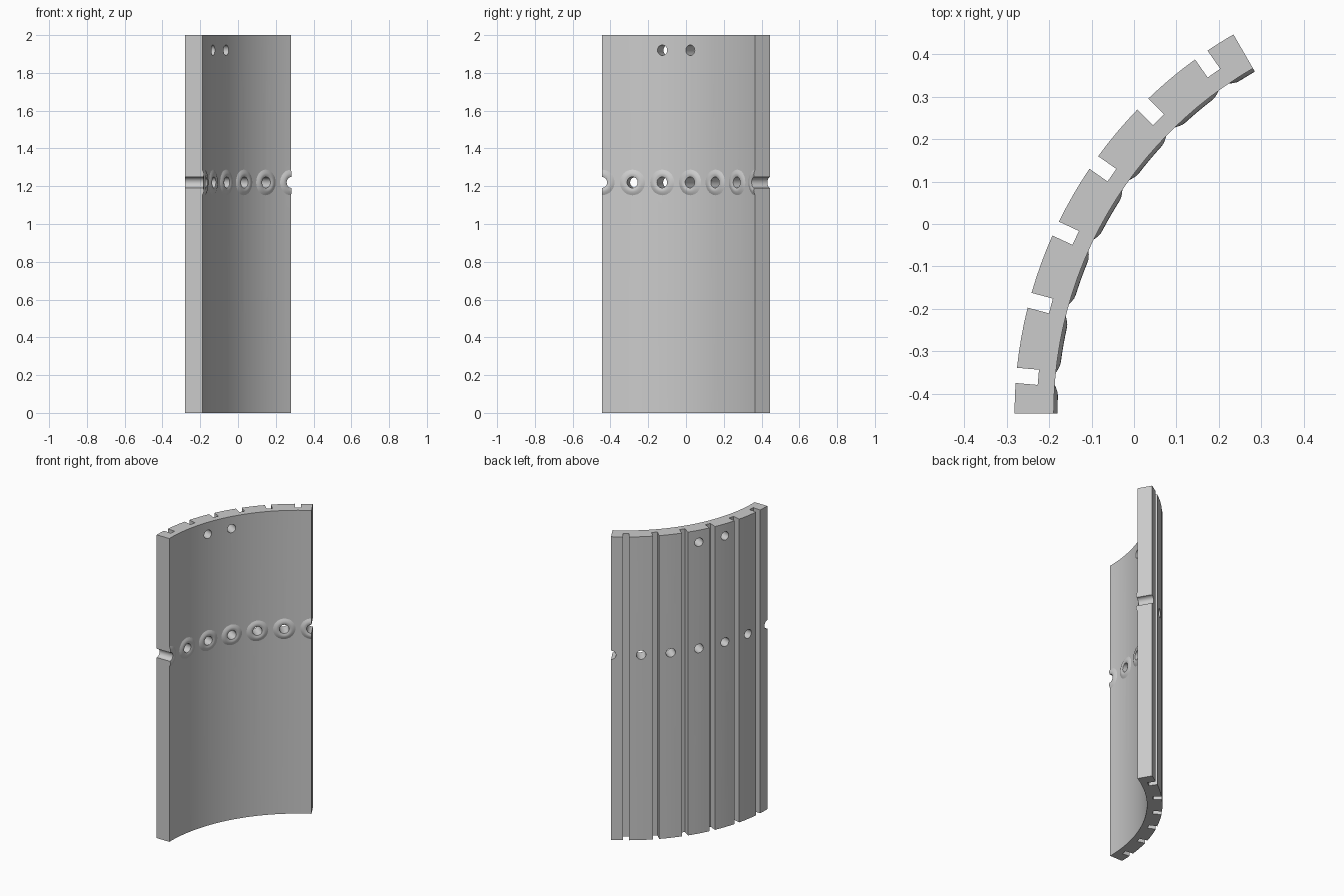
import bpy, bmesh
from math import sin, cos, asin, atan, pi, radians
from mathutils import Matrix, Vector

cube = bpy.data.objects.get("Cube")
if cube:
    bpy.data.objects.remove(cube, do_unlink=True)

OUTER, INNER, HEIGHT = 1.03, 0.938, 2.0
CX, CY = 0.749, -0.446
SPAN, PITCH = 60, 10            # degrees
GROOVE_HALF, GROOVE_DEPTH = 0.018, 0.052
HOLE_R, ROW_Z, TOP_Z = 0.029, 1.22, 1.92

grey = bpy.data.materials.new("plain grey")
grey.use_nodes = True
grey.diffuse_color = (0.6, 0.6, 0.6, 1)
grey.node_tree.nodes["Principled BSDF"].inputs["Base Color"].default_value = (0.6, 0.6, 0.6, 1)


def polar(radius, angle, z=0.0):
    return Vector((CX - radius * cos(angle), CY + radius * sin(angle), z))


def make_object(name, bm):
    bmesh.ops.recalc_face_normals(bm, faces=bm.faces[:])
    mesh = bpy.data.meshes.new(name)
    bm.to_mesh(mesh)
    bm.free()
    mesh.materials.append(grey)
    obj = bpy.data.objects.new(name, mesh)
    bpy.context.collection.objects.link(obj)
    return obj


def select_only(obj):
    bpy.ops.object.select_all(action='DESELECT')
    obj.select_set(True)
    bpy.context.view_layer.objects.active = obj


# Curved panel: grooved outer arc, plain inner arc, extruded upward
outline = []
start = 0.0
floor = OUTER - GROOVE_DEPTH
lip = asin(GROOVE_HALF / OUTER)
foot = atan(GROOVE_HALF / floor)
centres = [radians(d) for d in range(PITCH // 2, SPAN, PITCH)]
for centre in centres + [None]:
    end = radians(SPAN) if centre is None else centre - lip
    outline += [polar(OUTER, start + (end - start) * i / 4) for i in range(5)]
    if centre is not None:
        outline += [polar(floor, centre - foot), polar(floor, centre + foot)]
        start = centre + lip
outline += [polar(INNER, radians(SPAN) * i / 24) for i in range(24, -1, -1)]

bm = bmesh.new()
base = bm.faces.new([bm.verts.new(p) for p in outline])
top = bmesh.ops.extrude_face_region(bm, geom=[base], use_keep_orig=True)
bmesh.ops.translate(bm, vec=(0, 0, HEIGHT),
                    verts=[g for g in top["geom"] if isinstance(g, bmesh.types.BMVert)])
panel = make_object("curved_panel", bm)

# Radial drill holes: a full row plus two near the top
bm = bmesh.new()
holes = [(d, ROW_Z, HOLE_R) for d in range(0, SPAN + 1, PITCH)]
holes += [(d, TOP_Z, HOLE_R * 0.95) for d in (20, 30)]
for degrees, z, radius in holes:
    a = radians(degrees)
    axis = Vector((-cos(a), sin(a), 0))
    place = Matrix.Translation(polar((OUTER + INNER) / 2, a, z))
    bmesh.ops.create_cone(bm, cap_ends=True, segments=24, radius1=radius, radius2=radius,
                          depth=0.3, matrix=place @ axis.to_track_quat('Z', 'Y').to_matrix().to_4x4())
drill = make_object("hole_cutter", bm)
drill.hide_render = True

cut = panel.modifiers.new("holes", 'BOOLEAN')
cut.operation = 'DIFFERENCE'
cut.solver = 'EXACT'
cut.object = drill
select_only(panel)
bpy.ops.object.modifier_apply(modifier=cut.name)
bpy.data.objects.remove(drill, do_unlink=True)
bpy.ops.object.shade_smooth_by_angle(angle=radians(25))

# Low raised rims around the hole row, wrapped on the inner face
RIM = [(0.07, -0.001), (0.06, 0.004), (0.05, 0.008), (0.04, 0.009), (HOLE_R, 0.005), (HOLE_R, -0.001)]
for index, degrees in enumerate(range(0, SPAN + 1, PITCH)):
    bm = bmesh.new()
    half = degrees in (0, SPAN)
    first = pi / 2 if degrees == SPAN else -pi / 2
    sweep = pi if half else 2 * pi
    steps = 16 if half else 32
    rings = []
    for s in range(steps + 1):
        t = first + sweep * s / steps
        rings.append([bm.verts.new(polar(INNER - h, radians(degrees) + r * cos(t) / INNER,
                                         ROW_Z + r * sin(t))) for r, h in RIM])
    for a, b in zip(rings, rings[1:]):
        for i in range(len(RIM) - 1):
            bm.faces.new((a[i], b[i], b[i + 1], a[i + 1]))
    if half:
        for ring in (rings[0], rings[-1]):
            bm.faces.new(ring)
    else:
        bmesh.ops.remove_doubles(bm, verts=bm.verts[:], dist=0.0001)
    rim = make_object(f"hole_rim_{index + 1}", bm)
    select_only(rim)
    bpy.ops.object.shade_smooth_by_angle(angle=radians(35))
